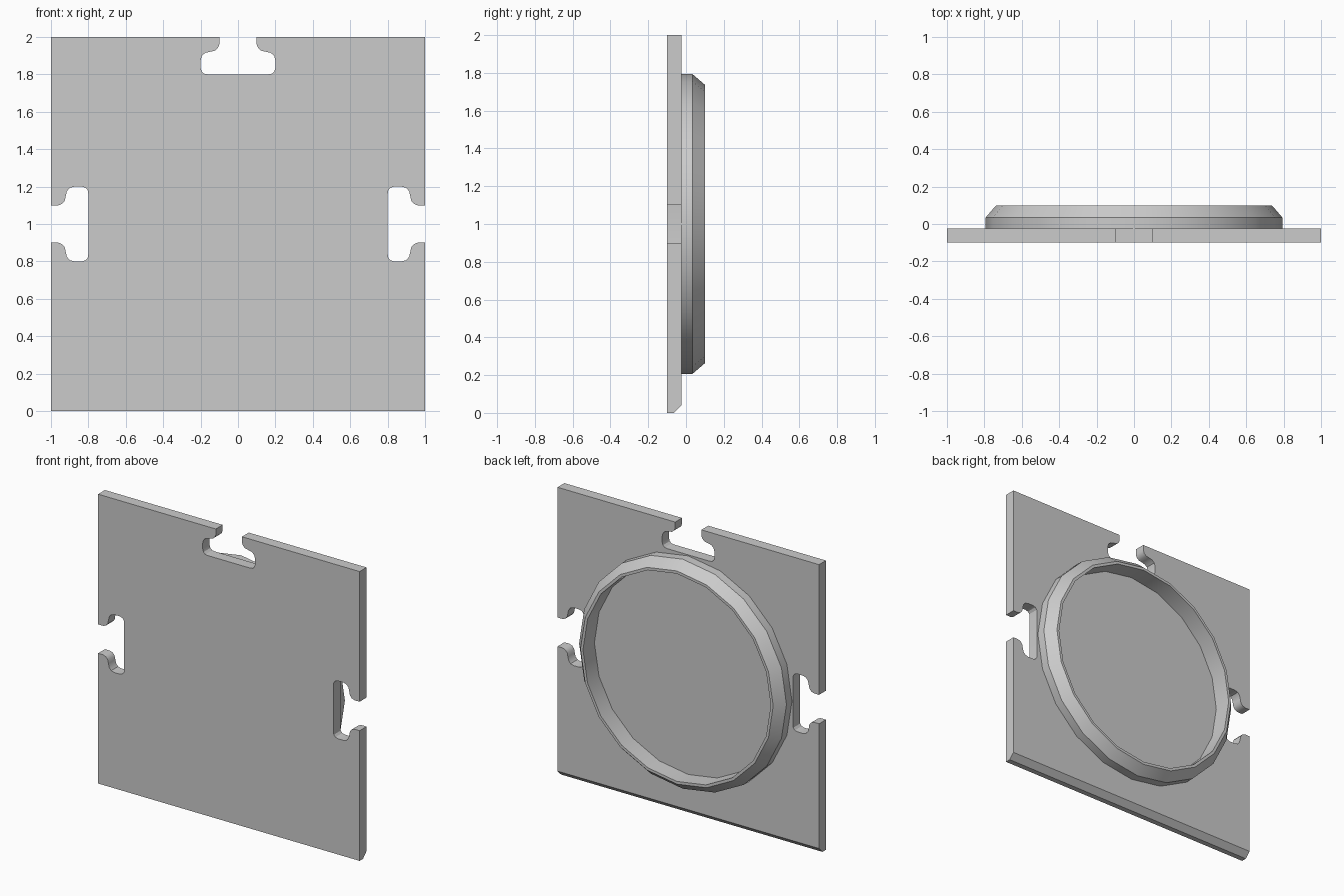
import bpy, bmesh, math

if "Cube" in bpy.data.objects:
    bpy.data.objects.remove(bpy.data.objects["Cube"])

grey = bpy.data.materials.new("light grey")
grey.diffuse_color = (0.6, 0.6, 0.6, 1)
grey.use_nodes = True
grey.node_tree.nodes["Principled BSDF"].inputs["Base Color"].default_value = grey.diffuse_color


def finish(bm, name):
    bmesh.ops.recalc_face_normals(bm, faces=bm.faces)
    mesh = bpy.data.meshes.new(name)
    bm.to_mesh(mesh)
    bm.free()
    mesh.materials.append(grey)
    obj = bpy.data.objects.new(name, mesh)
    bpy.context.collection.objects.link(obj)
    bpy.ops.object.select_all(action='DESELECT')
    obj.select_set(True)
    bpy.context.view_layer.objects.active = obj
    bpy.ops.object.shade_smooth_by_angle(angle=math.radians(30))
    return obj


FRONT, BACK = -0.1, -0.025

# Half of the T-shaped slot: (depth from the edge, half width)
half = [(0, .1), (.04, .1), (.06, .108), (.074, .125), (.079, .15), (.085, .175),
        (.1, .193), (.125, .2), (.165, .2), (.185, .194), (.197, .18), (.2, .16)]
slot = [(d, -w) for d, w in half] + [(d, w) for d, w in reversed(half)]

# Square plate outline, counter-clockwise, with slots on the right, top and left
outline = [(-1, 0), (1, 0)]
outline += [(1 - d, 1 + w) for d, w in slot] + [(1, 2)]
outline += [(-w, 2 - d) for d, w in slot] + [(-1, 2)]
outline += [(-1 + d, 1 - w) for d, w in slot]

bm = bmesh.new()
face = bm.faces.new([bm.verts.new((x, FRONT, z)) for x, z in outline])
ext = bmesh.ops.extrude_face_region(bm, geom=[face])
for v in ext["geom"]:
    if isinstance(v, bmesh.types.BMVert):
        v.co.y = BACK

# Chamfer along the lower back edge
low = [e for e in bm.edges
       if all(v.co.z < 0.001 and v.co.y > BACK - 0.001 for v in e.verts)]
bmesh.ops.bevel(bm, geom=low, offset=0.038, offset_type='OFFSET',
                segments=1, affect='EDGES')
finish(bm, "slotted_plate")

# Raised ring on the back: cross-section (radius, y) turned around the y axis
SIDES = 20
section = [(.793, BACK), (.793, .035), (.737, .1), (.718, .1), (.718, BACK)]
bm = bmesh.new()
loops = []
for i in range(SIDES):
    a = 2 * math.pi * i / SIDES
    loops.append([bm.verts.new((r * math.cos(a), y, 1 + r * math.sin(a)))
                  for r, y in section])
for i in range(SIDES):
    p, q = loops[i], loops[(i + 1) % SIDES]
    for j in range(len(section) - 1):
        bm.faces.new((p[j], p[j + 1], q[j + 1], q[j]))
# Open loops lie against the plate, so wind outward explicitly in finish
finish(bm, "back_ring")
